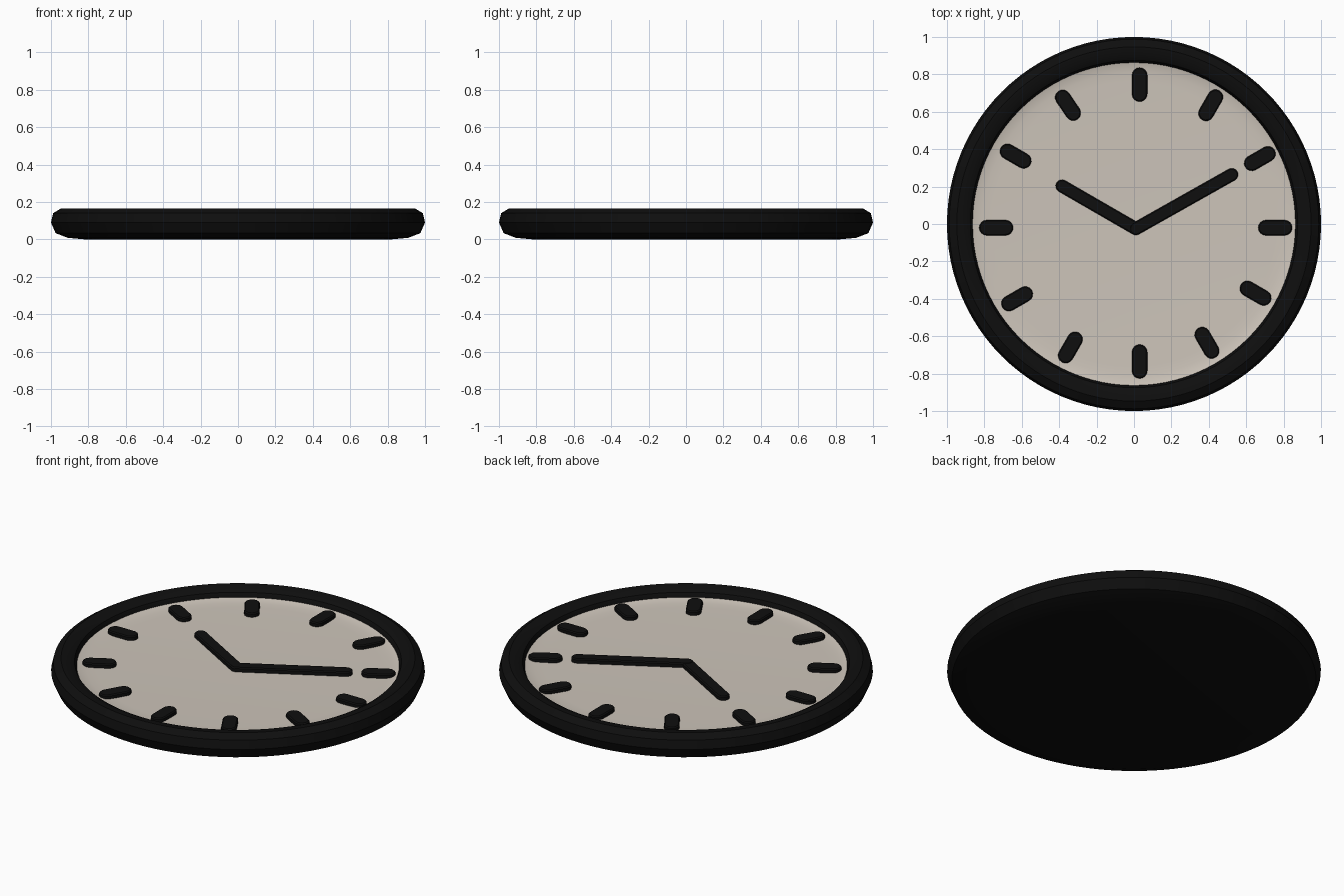
import bpy, bmesh, math

if "Cube" in bpy.data.objects:
    bpy.data.objects.remove(bpy.data.objects["Cube"])

SEG = 96


def material(name, rgb):
    m = bpy.data.materials.new(name)
    m.diffuse_color = (*rgb, 1)
    m.use_nodes = True
    m.node_tree.nodes["Principled BSDF"].inputs["Base Color"].default_value = m.diffuse_color
    return m


black = material("black", (0.0045, 0.0045, 0.0045))
cream = material("warm cream", (0.61, 0.555, 0.49))


def finish(bm, name, mat, angle=35):
    bmesh.ops.recalc_face_normals(bm, faces=bm.faces)
    me = bpy.data.meshes.new(name)
    bm.to_mesh(me)
    bm.free()
    me.materials.append(mat)
    ob = bpy.data.objects.new(name, me)
    bpy.context.collection.objects.link(ob)
    bpy.ops.object.select_all(action='DESELECT')
    ob.select_set(True)
    bpy.context.view_layer.objects.active = ob
    bpy.ops.object.shade_smooth_by_angle(angle=math.radians(angle))
    return ob


def lathe(name, profile, mat):
    """Spin a (radius, z) profile about z, closing ends that are off the axis."""
    bm = bmesh.new()
    rings = []
    for r, z in profile:
        rings.append([bm.verts.new((r * math.cos(2 * math.pi * i / SEG),
                                    r * math.sin(2 * math.pi * i / SEG), z))
                      for i in range(SEG)])
    for a, b in zip(rings, rings[1:]):
        for i in range(SEG):
            j = (i + 1) % SEG
            bm.faces.new((a[i], a[j], b[j], b[i]))
    bm.faces.new(rings[0])
    bm.faces.new(rings[-1])
    return finish(bm, name, mat)


def bar(name, p, q, radius, z0, z1):
    """Round-ended bar between two cap centres, with a softened top edge."""
    bm = bmesh.new()
    ang = math.atan2(q[1] - p[1], q[0] - p[0])
    n = 8
    rings = []
    for r, z in ((radius, z0), (radius, z1 - 0.006), (radius - 0.006, z1)):
        ring = []
        for (cx, cy), start in ((q, ang - math.pi / 2), (p, ang + math.pi / 2)):
            for i in range(n + 1):
                t = start + math.pi * i / n
                ring.append(bm.verts.new((cx + r * math.cos(t), cy + r * math.sin(t), z)))
        rings.append(ring)
    for a, b in zip(rings, rings[1:]):
        for i in range(len(a)):
            j = (i + 1) % len(a)
            bm.faces.new((a[i], a[j], b[j], b[i]))
    bm.faces.new(rings[0])
    bm.faces.new(rings[-1])
    return finish(bm, name, black)


# Case: flat back, rounded side, raised rim and recessed floor
lathe("case", [(0.82, 0), (0.91, 0.008), (0.975, 0.033), (1.0, 0.09), (0.988, 0.14),
               (0.947, 0.165), (0.905, 0.162), (0.875, 0.145), (0.863, 0.118),
               (0.863, 0.09)], black)

# Dial: shallow dish with its edge curling up to the rim
lathe("dial", [(0.863, 0.088), (0.863, 0.121), (0.845, 0.116), (0.81, 0.112),
               (0.76, 0.11)], cream)

# Hour markers: centre x, centre y, direction in degrees
marks = [(0.03, 0.745, 90), (0.41, 0.635, 60), (0.673, 0.35, 30), (0.755, -0.02, 0),
         (0.65, -0.37, -30), (0.39, -0.635, -60), (0.03, -0.735, 90), (-0.34, -0.66, 60),
         (-0.625, -0.40, 30), (-0.737, -0.02, 0), (-0.633, 0.363, -30), (-0.353, 0.635, -56)]
for k, (x, y, deg) in enumerate(marks):
    dx = 0.05 * math.cos(math.radians(deg))
    dy = 0.05 * math.sin(math.radians(deg))
    bar(f"hour_marker_{k or 12}", (x - dx, y - dy), (x + dx, y + dy), 0.041, 0.1, 0.134)

# Hands meeting at the pivot
bar("hour_hand", (0.01, -0.025), (-0.385, 0.203), 0.034, 0.1, 0.134)
bar("minute_hand", (0.01, -0.025), (0.523, 0.264), 0.034, 0.1, 0.136)
